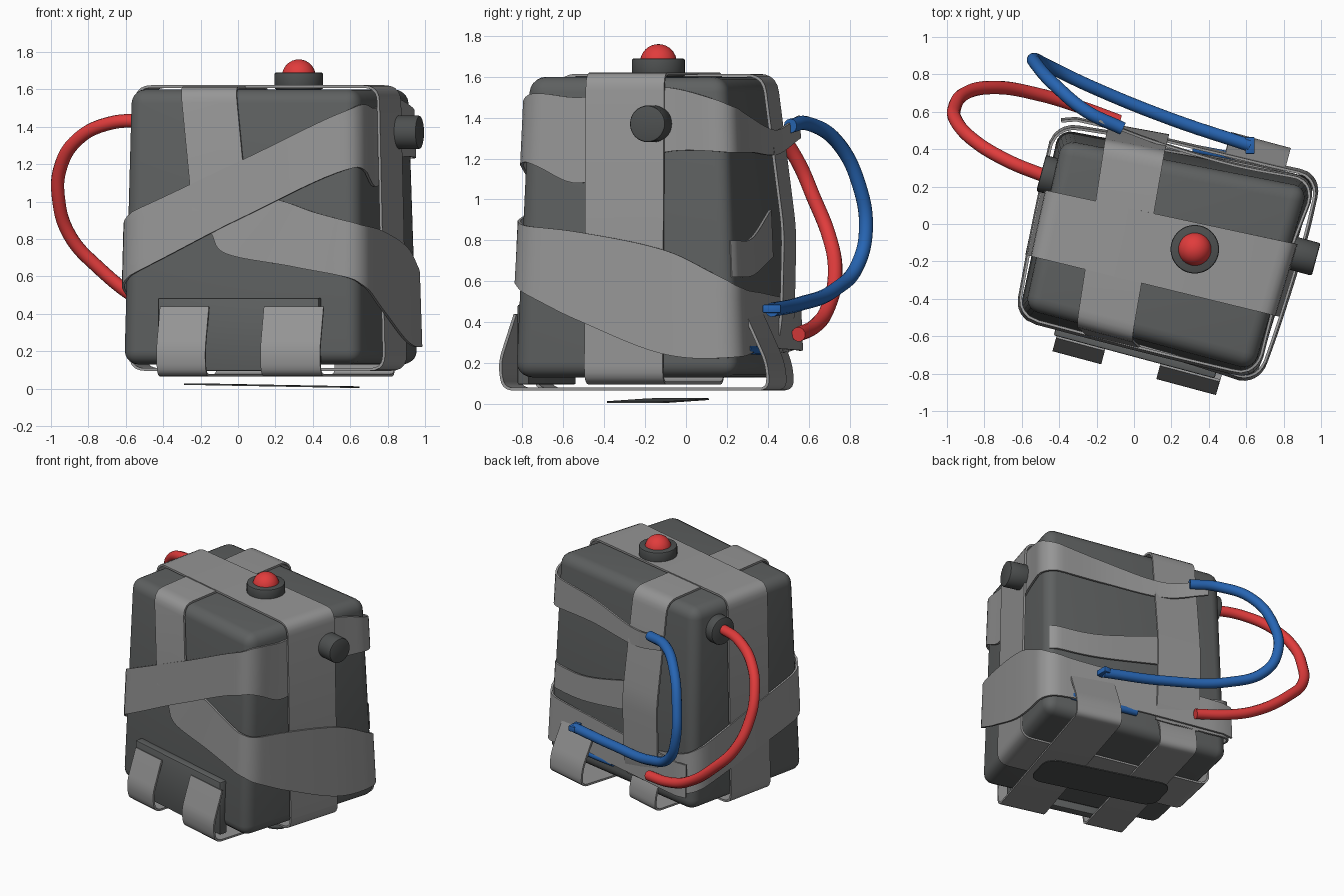
import bpy, bmesh, math
from mathutils import Vector, Matrix

cube = bpy.data.objects.get("Cube")
if cube:
    bpy.data.objects.remove(cube)

# The case is turned on its base; parts are modelled in its own frame
FRAME = Matrix.Translation((0.19, -0.14, 0)) @ Matrix.Rotation(math.radians(-15), 4, 'Z')
BOTTOM, TOP = 0.13, 1.6
HALF_LOW, HALF_TOP = Vector((0.69, 0.53)), Vector((0.66, 0.47))
A, B = 0.67, 0.5          # nominal half sizes used to measure around the case
# Slightly uneven plan of the case: front and back corners
FRONT = Vector((-0.69, -0.56)), Vector((0.625, -0.565))
BACK = Vector((-0.74, 0.475)), Vector((0.66, 0.58))
made = []


def material(name, r, g, b):
    m = bpy.data.materials.new(name)
    m.use_nodes = True
    m.diffuse_color = (r, g, b, 1)
    m.node_tree.nodes["Principled BSDF"].inputs["Base Color"].default_value = (r, g, b, 1)
    return m


CASE = material("case_grey", 0.112, 0.118, 0.118)
TAPE = material("tape_grey", 0.305, 0.305, 0.305)
KNOB = material("knob_grey", 0.075, 0.08, 0.08)
RED = material("red", 0.75, 0.045, 0.045)
BLUE = material("blue", 0.02, 0.13, 0.45)


def plan(u, v, z):
    """Point of the regular case moved to its uneven plan."""
    s, t = (u / HALF_LOW.x + 1) / 2, (v / HALF_LOW.y + 1) / 2
    p = (FRONT[0] * (1 - s) + FRONT[1] * s) * (1 - t) + (BACK[0] * (1 - s) + BACK[1] * s) * t
    return Vector((p.x, p.y, z))


def finish(name, bm, mat, matrix=FRAME):
    bmesh.ops.recalc_face_normals(bm, faces=bm.faces)
    mesh = bpy.data.meshes.new(name)
    bm.to_mesh(mesh)
    bm.free()
    mesh.materials.append(mat)
    obj = bpy.data.objects.new(name, mesh)
    obj.matrix_world = matrix
    bpy.context.collection.objects.link(obj)
    made.append(obj)
    return obj


def box(name, center, size, mat, bevel, matrix=FRAME):
    bm = bmesh.new()
    bmesh.ops.create_cube(bm, size=1)
    bm.transform(Matrix.Translation(center) @ Matrix.Diagonal((*size, 1)))
    bmesh.ops.bevel(bm, geom=bm.edges[:], offset=bevel, segments=2, profile=0.5, affect='EDGES')
    return finish(name, bm, mat, matrix)


def disc(name, center, radius, depth, axis, mat, matrix=FRAME):
    bm = bmesh.new()
    turn = Vector((0, 0, 1)).rotation_difference(Vector(axis)).to_matrix().to_4x4()
    bmesh.ops.create_cone(bm, cap_ends=True, segments=32, radius1=radius, radius2=radius, depth=depth)
    rims = [e for e in bm.edges if abs(e.verts[0].co.z - e.verts[1].co.z) < 1e-4]
    bmesh.ops.bevel(bm, geom=rims, offset=0.01, segments=2, profile=0.5, affect='EDGES')
    bm.transform(Matrix.Translation(center) @ turn)
    return finish(name, bm, mat, matrix)


def sheet(name, rows, closed=False):
    """Skin a grid of points and give it tape thickness."""
    bm = bmesh.new()
    grid = [[bm.verts.new(p) for p in row] for row in rows]
    if closed:
        grid.append(grid[0])
    for r0, r1 in zip(grid, grid[1:]):
        for i in range(len(r0) - 1):
            bm.faces.new((r0[i], r0[i + 1], r1[i + 1], r1[i]))
    bmesh.ops.recalc_face_normals(bm, faces=bm.faces)
    bmesh.ops.solidify(bm, geom=bm.faces[:], thickness=0.014)
    return finish(name, bm, TAPE)


def fillet(points, radius, closed=False):
    pts, out = [Vector(p) for p in points], []
    n = len(pts)
    for i, p in enumerate(pts):
        if not closed and i in (0, n - 1):
            out.append(p)
            continue
        to_a, to_b = pts[i - 1] - p, pts[(i + 1) % n] - p
        a = p + to_a.normalized() * min(radius, to_a.length * 0.48)
        b = p + to_b.normalized() * min(radius, to_b.length * 0.48)
        for k in range(6):
            t = k / 5
            out.append(a * (1 - t) ** 2 + p * 2 * t * (1 - t) + b * t * t)
    return out


def loop_tape(name, points, width, along_x=False, radius=0.09, closed=False, place=plan):
    """Tape along a vertical profile of (distance, height, sideways centre)."""
    rows = []
    for h, z, c in fillet(points, radius, closed):
        edge = (c - width / 2, c + width / 2)
        rows.append([place(h, e, z) if along_x else place(e, h, z) for e in edge])
    return sheet(name, rows, closed)


def on_case(s, z, off):
    """Point on the case wall: s runs from the front centre toward +x and round."""
    s = (s + A) % (4 * (A + B))
    if s < 2 * A:
        q = Vector((s / A - 1, -1))
    elif s < 2 * A + 2 * B:
        q = Vector((1, (s - 2 * A) / B - 1))
    elif s < 4 * A + 2 * B:
        q = Vector((1 - (s - 2 * A - 2 * B) / A, 1))
    else:
        q = Vector((-1, 1 - (s - 4 * A - 2 * B) / B))
    half = HALF_LOW.lerp(HALF_TOP, (z - BOTTOM) / (TOP - BOTTOM)) + Vector((off, off))
    q = Vector((q.x * half.x, q.y * half.y))
    r = 0.09 + off
    core = Vector((max(r - half.x, min(half.x - r, q.x)), max(r - half.y, min(half.y - r, q.y))))
    q = core + (q - core).normalized() * r
    return plan(q.x, q.y, z)


def wrap_tape(name, keys, steps=10):
    """Tape wound round the walls; keys are low s, low z, high s, high z, offset."""
    k = [Vector(v) for v in keys]
    k = [k[0] * 2 - k[1]] + k + [k[-1] * 2 - k[-2]]
    rows = []
    for i in range(1, len(k) - 2):
        a, b, c, d = k[i - 1:i + 3]
        for j in range(steps + (i == len(k) - 3)):
            t = j / steps
            p = 0.5 * (2 * b + (c - a) * t + (2 * a - 5 * b + 4 * c - d) * t * t
                       + (3 * b - a - 3 * c + d) * t ** 3)
            rows.append([on_case(p[0] + (p[2] - p[0]) * f / 5, p[1] + (p[3] - p[1]) * f / 5, p[4])
                         for f in range(6)])
    return sheet(name, rows)


def level(*rows):
    return [(s, lo, s, hi, off) for s, lo, hi, off in rows]


def cable(name, points, radius, mat, matrix=Matrix()):
    cu = bpy.data.curves.new(name, 'CURVE')
    cu.dimensions = '3D'
    cu.bevel_depth, cu.bevel_resolution, cu.use_fill_caps = radius, 4, True
    sp = cu.splines.new('BEZIER')
    sp.bezier_points.add(len(points) - 1)
    for bp, p in zip(sp.bezier_points, points):
        bp.co = p
        bp.handle_left_type = bp.handle_right_type = 'AUTO'
    cu.materials.append(mat)
    obj = bpy.data.objects.new(name, cu)
    obj.matrix_world = matrix
    bpy.context.collection.objects.link(obj)


# Case body: tapered, rounded block on the uneven plan
bm = bmesh.new()
bmesh.ops.create_cube(bm, size=2)
for v in bm.verts:
    half = HALF_TOP if v.co.z > 0 else HALF_LOW
    v.co = (v.co.x * half.x, v.co.y * half.y, TOP if v.co.z > 0 else BOTTOM)
bmesh.ops.bevel(bm, geom=bm.edges[:], offset=0.075, segments=5, profile=0.5, affect='EDGES')
for v in bm.verts:
    v.co = plan(*v.co)
finish("case_body", bm, CASE)

# Front panel and loose plate below
box("front_panel", (-0.035, -0.57, 0.29), (0.89, 0.06, 0.39), CASE, 0.008)
bm = bmesh.new()
bmesh.ops.create_cube(bm, size=1)
bm.transform(Matrix.Diagonal((0.93, 0.31, 0.008, 1)))
bmesh.ops.bevel(bm, geom=[e for e in bm.edges if abs(e.verts[0].co.z - e.verts[1].co.z) > 0.004],
                offset=0.09, segments=5, profile=0.5, affect='EDGES')
finish("base_plate", bm, KNOB, FRAME @ Matrix.Translation((-0.01, 0, 0.016)) @ Matrix.Rotation(0.018, 4, 'Y'))

# Tapes over the top and underneath
loop_tape("side_loop_tape", [(-0.725, 0.095, 0), (0.725, 0.095, 0), (0.69, 1.622, 0), (-0.69, 1.622, 0)],
          0.37, along_x=True, closed=True)
loop_tape("top_tape", [(-0.53, 0.95, -0.12), (-0.49, 1.615, -0.2), (0.51, 1.615, -0.28),
                       (0.61, 0.85, -0.28), (0.6, 0.4, -0.28), (0.57, 0.25, -0.28)], 0.32)
for name, u0, u1, width, back in (("foot_tape_right", 0.275, 0.32, 0.33, 0.7),
                                  ("foot_tape_left", -0.33, -0.33, 0.27, 0.57)):
    loop_tape(name, [(-0.61, 0.44, u0), (-0.69, 0.2, u0), (-0.67, 0.065, u0), (back, 0.065, u1),
                     (back - 0.01, 0.2, u1), (back - 0.13, 0.46, u1)], width, radius=0.06,
              place=lambda u, v, z: Vector((u, v, z)))

# Tapes wound round the walls
wrap_tape("diagonal_tape", level(
    (-2.1, 0.25, 0.48, 0.05), (-1.67, 0.28, 0.58, 0.04), (-1.15, 0.43, 0.76, 0.04),
    (-0.67, 0.58, 0.92, 0.03), (0, 0.91, 1.22, 0.035), (0.63, 1.18, 1.5, 0.03),
    (0.96, 1.08, 1.5, 0.015), (1.35, 1.23, 1.55, 0.015), (1.7, 1.23, 1.46, 0.04),
    (2.1, 1.23, 1.4, 0.04), (2.5, 1.22, 1.34, 0.08), (2.75, 1.3, 1.41, 0.14)))
wrap_tape("lower_tape", [
    (-0.17, 0.83, -0.3, 1.05, 0.015), (-0.08, 0.72, 0.15, 1.02, 0.018), (0.3, 0.65, 0.42, 0.94, 0.02)]
    + level((0.67, 0.57, 0.88, 0.035), (0.98, 0.41, 0.84, 0.05), (1.35, 0.24, 0.75, 0.05),
            (1.7, 0.23, 0.58, 0.03), (2.2, 0.27, 0.54, 0.05), (2.95, 0.26, 0.5, 0.09)))
wrap_tape("back_patch_tape", level((1.69, 0.62, 0.8, 0.012), (2.05, 0.63, 0.81, 0.03), (2.55, 0.72, 0.95, 0.03)))

# Push button on top
disc("button_base", (0.325, -0.135, 1.645), 0.13, 0.09, (0, 0, 1), KNOB, Matrix())
bm = bmesh.new()
bmesh.ops.create_uvsphere(bm, u_segments=32, v_segments=16, radius=0.09)
finish("button_dome", bm, RED, Matrix.Translation((0.325, -0.135, 1.67)))

# Side knob and cable plug
disc("side_knob", (0.68, 0.155, 1.37), 0.09, 0.18, (1, 0, 0), KNOB)
disc("cable_plug", (-0.705, 0.22, 1.42), 0.1, 0.13, (-1, 0, 0), KNOB)

# Cables
cable("red_cable", [(-0.46, 0.25, 1.43), (-0.68, 0.34, 1.42), (-0.86, 0.45, 1.33), (-0.95, 0.55, 1.18),
                    (-0.96, 0.62, 1.02), (-0.9, 0.7, 0.82), (-0.75, 0.73, 0.65), (-0.5, 0.69, 0.46),
                    (-0.3, 0.63, 0.38), (-0.08, 0.55, 0.34)], 0.036, RED)
cable("blue_cable", [(-0.06, 0.51, 1.36), (-0.25, 0.6, 1.37), (-0.42, 0.74, 1.28), (-0.52, 0.85, 1.06),
                     (-0.53, 0.88, 0.85), (-0.45, 0.84, 0.68), (-0.22, 0.73, 0.56), (0.2, 0.56, 0.49),
                     (0.62, 0.42, 0.46)], 0.035, BLUE)
box("blue_cable_end", (0.62, 0.42, 0.465), (0.05, 0.09, 0.04), BLUE, 0.006, Matrix())
cable("blue_cable_tucked", [(0.47, 0.575, 0.27), (0.2, 0.57, 0.265), (-0.02, 0.555, 0.27)], 0.025, BLUE, FRAME)

# Smooth shading with sharp edges kept
bpy.ops.object.select_all(action='DESELECT')
for obj in made:
    obj.select_set(True)
bpy.context.view_layer.objects.active = made[0]
bpy.ops.object.shade_smooth_by_angle(angle=math.radians(35))
